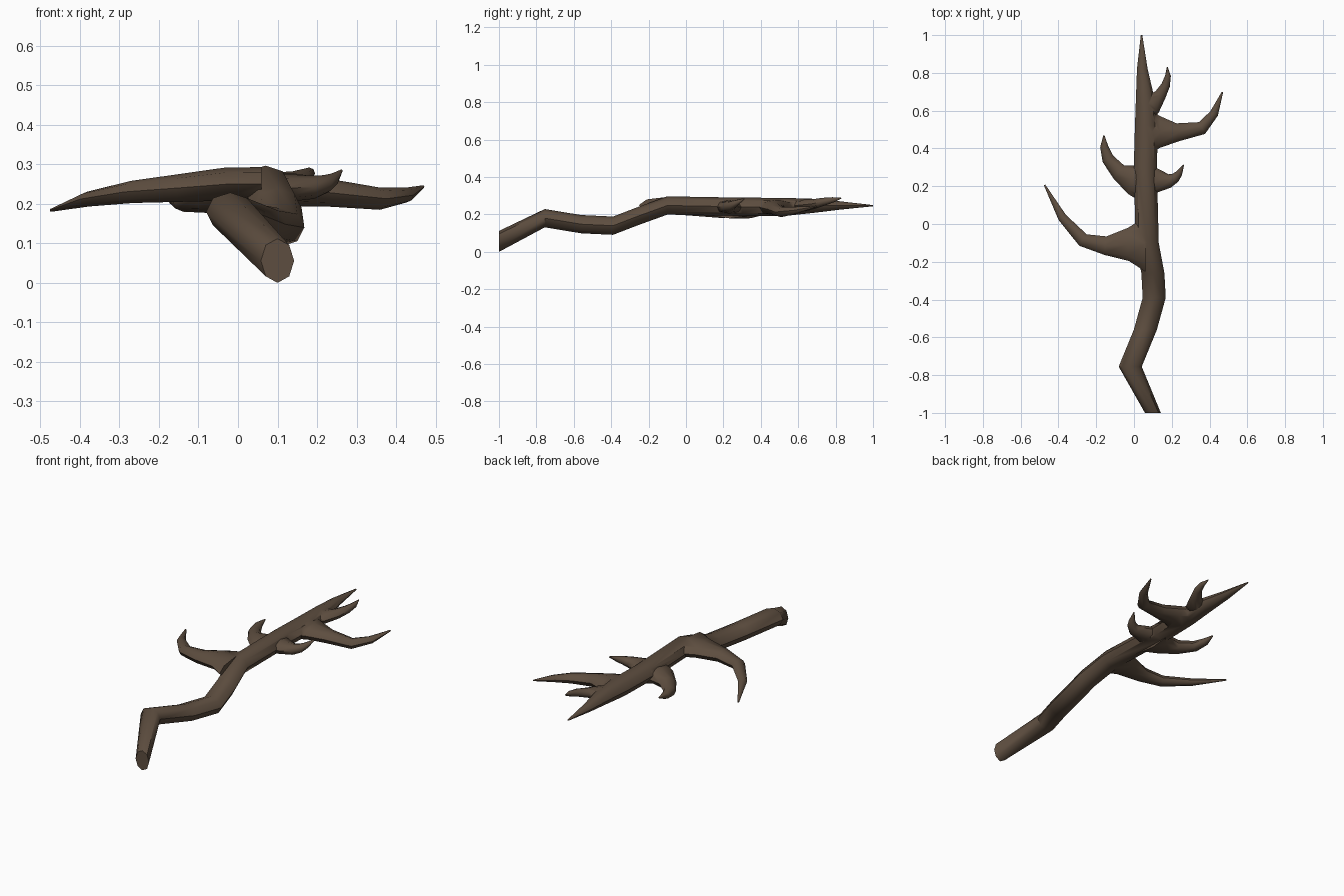
import bpy, bmesh, math
from mathutils import Vector

if "Cube" in bpy.data.objects:
    bpy.data.objects.remove(bpy.data.objects["Cube"])

SIDES = 8
bark = bpy.data.materials.new("bark")
bark.diffuse_color = (0.11, 0.075, 0.05, 1)
bark.use_nodes = True
bark.node_tree.nodes["Principled BSDF"].inputs["Base Color"].default_value = bark.diffuse_color


def tube(name, points, radii, axis=None):
    """Loft rings along points; radii = (sideways, vertical) pairs."""
    bm = bmesh.new()
    pts = [Vector(p) for p in points]
    rings = []
    for i, (p, (w, h)) in enumerate(zip(pts, radii)):
        a, b = pts[max(i - 1, 0)], pts[min(i + 1, len(pts) - 1)]
        d = Vector(axis) if axis else (b - a).normalized()
        side = d.cross(Vector((0, 0, 1))).normalized()
        up = side.cross(d)
        angles = [2 * math.pi * k / SIDES for k in range(SIDES)]
        rings.append([bm.verts.new(p + side * w * math.cos(t) + up * h * math.sin(t)) for t in angles])
    for r, q in zip(rings, rings[1:]):
        for k in range(SIDES):
            n = (k + 1) % SIDES
            bm.faces.new((r[k], r[n], q[n], q[k]))
    bm.faces.new(rings[0][::-1])
    bm.faces.new(rings[-1])
    bmesh.ops.recalc_face_normals(bm, faces=bm.faces)
    me = bpy.data.meshes.new(name)
    bm.to_mesh(me)
    bm.free()
    me.materials.append(bark)
    ob = bpy.data.objects.new(name, me)
    bpy.context.collection.objects.link(ob)
    return ob


# Crooked main stem: x, y, z of each ring, kept square to the y axis
path = [(0.1, -1, 0.056), (-0.02, -0.755, 0.18), (0.06, -0.56, 0.148), (0.107, -0.39, 0.14),
        (0.1, -0.26, 0.19), (0.07, -0.1, 0.248), (0.06, 0.3, 0.241), (0.066, 0.52, 0.24),
        (0.058, 0.68, 0.246), (0.044, 0.82, 0.248), (0.04, 1, 0.247)]
# full width to the fork, then an even taper to the tip
widths = [0.061 if p[1] < 0.6 else 0.004 + 0.135 * (1 - p[1]) for p in path]
sizes = [(w, 0.8 * w) for w in widths]
sizes[0] = (0.042, 0.056)
stem = tube("branch", path, sizes, (0, 1, 0))

# All twigs share one flare-and-taper profile, scaled per twig
FLARE = [(0.14, 0.043), (0.085, 0.042), (0.048, 0.035), (0.035, 0.028), (0.023, 0.019), (0.004, 0.004)]


def add_twig(name, scale, points):
    x, y, z = points[0]
    root = (0.06, y, z)
    radii = [(w * scale, min(h, h * (scale + 0.1))) for w, h in FLARE]
    twig = tube(name, [root] + points, radii)
    # fuse the twig into the stem
    mod = stem.modifiers.new("fuse", 'BOOLEAN')
    mod.operation = 'UNION'
    mod.solver = 'EXACT'
    mod.object = twig
    bpy.ops.object.modifier_apply(modifier=mod.name)
    bpy.data.objects.remove(twig)


bpy.context.view_layer.objects.active = stem
stem.select_set(True)
add_twig("long_left_twig", 1.03, [(-0.03, -0.108, 0.25), (-0.15, -0.115, 0.24), (-0.27, -0.085, 0.23),
                                  (-0.38, 0.035, 0.212), (-0.473, 0.206, 0.184)])
add_twig("short_left_twig", 0.93, [(-0.01, 0.235, 0.222), (-0.08, 0.275, 0.212), (-0.138, 0.345, 0.208),
                                   (-0.158, 0.41, 0.215), (-0.159, 0.468, 0.225)])
add_twig("short_right_twig", 0.74, [(0.125, 0.23, 0.24), (0.19, 0.228, 0.242), (0.22, 0.246, 0.25),
                                    (0.24, 0.27, 0.262), (0.262, 0.312, 0.284)])
add_twig("long_right_twig", 1.0, [(0.135, 0.487, 0.236), (0.23, 0.485, 0.228), (0.36, 0.508, 0.213),
                                  (0.424, 0.585, 0.222), (0.468, 0.698, 0.243)])
add_twig("upper_right_twig", 0.66, [(0.1, 0.635, 0.248), (0.14, 0.685, 0.256), (0.168, 0.735, 0.268),
                                    (0.18, 0.785, 0.278), (0.176, 0.83, 0.288)])

bpy.ops.object.shade_smooth_by_angle(angle=math.radians(50))
